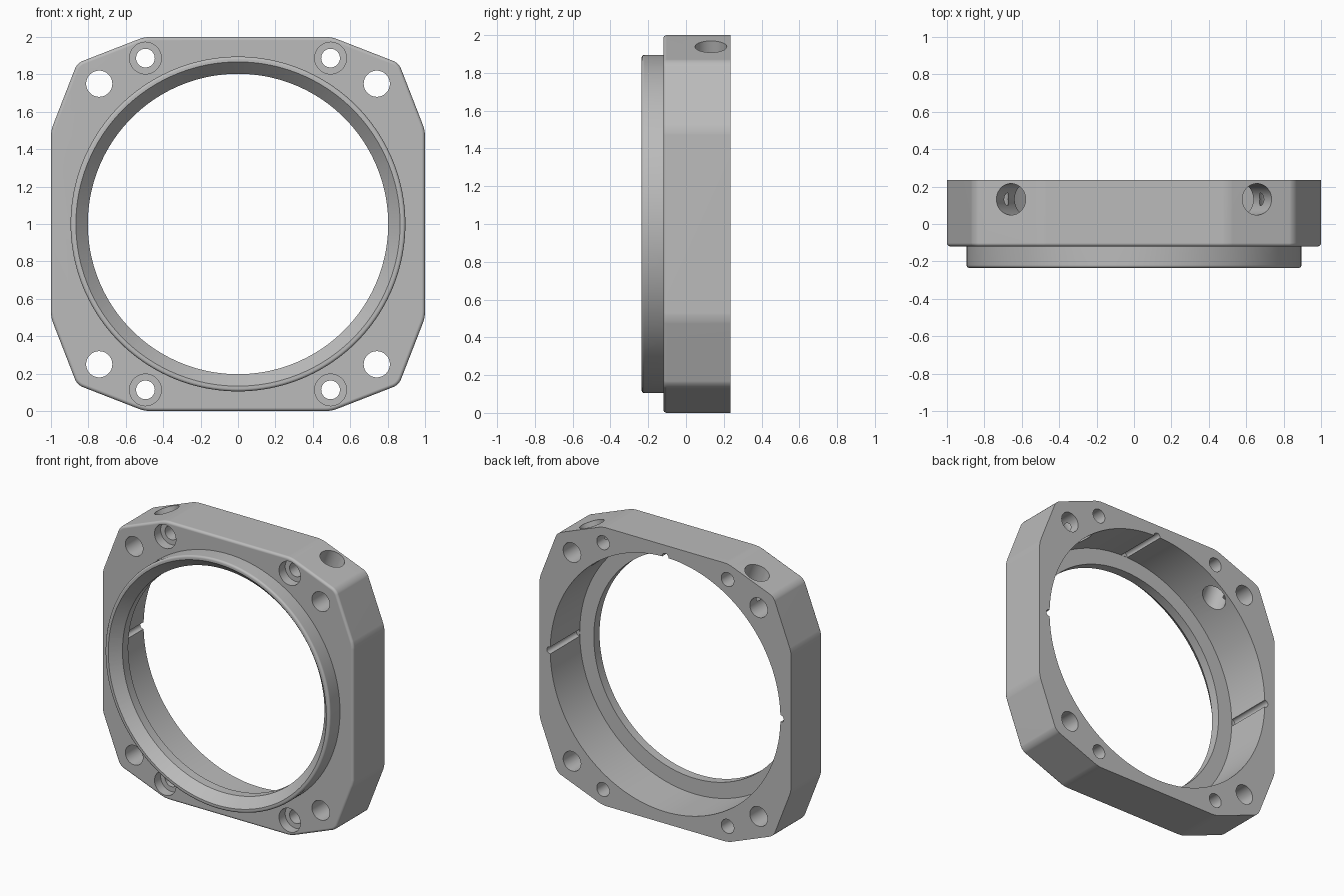
import bpy, bmesh, math
from mathutils import Matrix, Vector

cube = bpy.data.objects.get("Cube")
if cube:
    bpy.data.objects.remove(cube, do_unlink=True)

FRONT, BACK = -0.12, 0.235      # flange faces along y
LIP_FRONT = -0.235
CENTRE = Vector((0, 0, 1))

grey = bpy.data.materials.new("machined_grey")
grey.use_nodes = True
colour = (0.5, 0.5, 0.5, 1)
grey.diffuse_color = colour
grey.node_tree.nodes["Principled BSDF"].inputs["Base Color"].default_value = colour


def make_object(name, bm):
    bmesh.ops.recalc_face_normals(bm, faces=bm.faces)
    mesh = bpy.data.meshes.new(name)
    bm.to_mesh(mesh)
    bm.free()
    mesh.materials.append(grey)
    obj = bpy.data.objects.new(name, mesh)
    bpy.context.collection.objects.link(obj)
    return obj


def revolve(name, profile, steps=160):
    """Spin a closed (radius, y) profile about the bore axis."""
    bm = bmesh.new()
    verts = [bm.verts.new((r, y, 1)) for r, y in profile]
    edges = [bm.edges.new(pair) for pair in zip(verts, verts[1:])]
    bmesh.ops.spin(bm, geom=verts + edges, cent=CENTRE, axis=(0, 1, 0),
                   angle=math.tau, steps=steps, use_merge=True)
    bmesh.ops.remove_doubles(bm, verts=bm.verts, dist=1e-5)
    return make_object(name, bm)


def rod(name, start, end, radius, segments=48):
    """Cylinder between two points."""
    start, end = Vector(start), Vector(end)
    axis = end - start
    turn = axis.to_track_quat('Z', 'Y').to_matrix().to_4x4()
    bm = bmesh.new()
    bmesh.ops.create_cone(bm, cap_ends=True, segments=segments, radius1=radius,
                          radius2=radius, depth=axis.length,
                          matrix=Matrix.Translation((start + end) / 2) @ turn)
    return make_object(name, bm)


def combine(target, tool, operation='DIFFERENCE'):
    """Apply one boolean and discard the tool."""
    mod = target.modifiers.new("boolean", 'BOOLEAN')
    mod.operation = operation
    mod.solver = 'EXACT'
    mod.object = tool
    bpy.context.view_layer.objects.active = target
    bpy.ops.object.modifier_apply(modifier=mod.name)
    bpy.data.objects.remove(tool, do_unlink=True)


# Flange: twelve-sided plate with softened corners and front edge
quarter = [(1, 0.5), (0.86, 0.86), (0.5, 1)]
outline = []
for k in range(4):
    c, s = round(math.cos(k * math.pi / 2)), round(math.sin(k * math.pi / 2))
    outline += [(x * c - z * s, x * s + z * c) for x, z in quarter]
bm = bmesh.new()
face = bm.faces.new([bm.verts.new((x, FRONT, z + 1)) for x, z in outline])
extruded = bmesh.ops.extrude_face_region(bm, geom=[face], use_keep_orig=True)
bmesh.ops.translate(bm, vec=(0, BACK - FRONT, 0),
                    verts=[v for v in extruded["geom"] if isinstance(v, bmesh.types.BMVert)])
bmesh.ops.recalc_face_normals(bm, faces=bm.faces)
corners = [e for e in bm.edges if abs(e.verts[0].co.y - e.verts[1].co.y) > 0.1]
bmesh.ops.bevel(bm, geom=corners, offset=0.03, segments=4, profile=0.5, affect='EDGES')
rim = [e for e in bm.edges if all(abs(v.co.y - FRONT) < 1e-4 for v in e.verts)]
bmesh.ops.bevel(bm, geom=rim, offset=0.018, segments=4, profile=0.5, affect='EDGES')
flange = make_object("ring_flange", bm)

# Raised front lip with a rounded outer edge
soft = 0.015
arc = [(0.895 - soft + soft * math.cos(a), LIP_FRONT + soft - soft * math.sin(a))
       for a in (i * math.pi / 8 for i in range(5))]
lip = revolve("front_lip", [(0, 0), (0.895, 0)] + arc + [(0, LIP_FRONT)])
combine(flange, lip, 'UNION')

# Stepped bore with a chamfered mouth
bore = revolve("bore_cutter", [(0, 0.3), (0.915, 0.3), (0.915, -0.1), (0.803, -0.1),
                               (0.803, -0.165), (0.885, -0.255), (0, -0.255)])
combine(flange, bore)

# Mounting holes and counterbored screw holes in each corner
for sx in (-1, 1):
    for sz in (-1, 1):
        x, z = 0.742 * sx, 1 + 0.75 * sz
        combine(flange, rod("mount_hole", (x, -0.3, z), (x, 0.3, z), 0.07))
        x, z = 0.495 * sx, 1 + 0.887 * sz
        combine(flange, rod("screw_hole", (x, -0.3, z), (x, 0.3, z), 0.05))
        combine(flange, rod("screw_recess", (x, -0.3, z), (x, FRONT + 0.07, z), 0.085))

# Slanted side ports through the upper facets into the bore
for sx in (-1, 1):
    mouth = Vector((0.658 * sx, 0.132, 1.94))
    inward = Vector((-0.36 * sx, 0, -0.93))
    combine(flange, rod("side_port", mouth - inward * 0.15, mouth + inward * 0.3, 0.084))

# Round grooves along the bore wall at both sides and the top
for dx, dz in ((1, 0), (-1, 0), (0, 1)):
    x, z = 0.917 * dx, 1 + 0.917 * dz
    combine(flange, rod("bore_groove", (x, -0.099, z), (x, 0.3, z), 0.025, 24))

# Smooth shading with crisp machined edges
bpy.ops.object.select_all(action='DESELECT')
flange.select_set(True)
bpy.context.view_layer.objects.active = flange
bpy.ops.object.shade_smooth_by_angle(angle=math.radians(30))
weighted = flange.modifiers.new("weighted_normals", 'WEIGHTED_NORMAL')
weighted.keep_sharp = True
